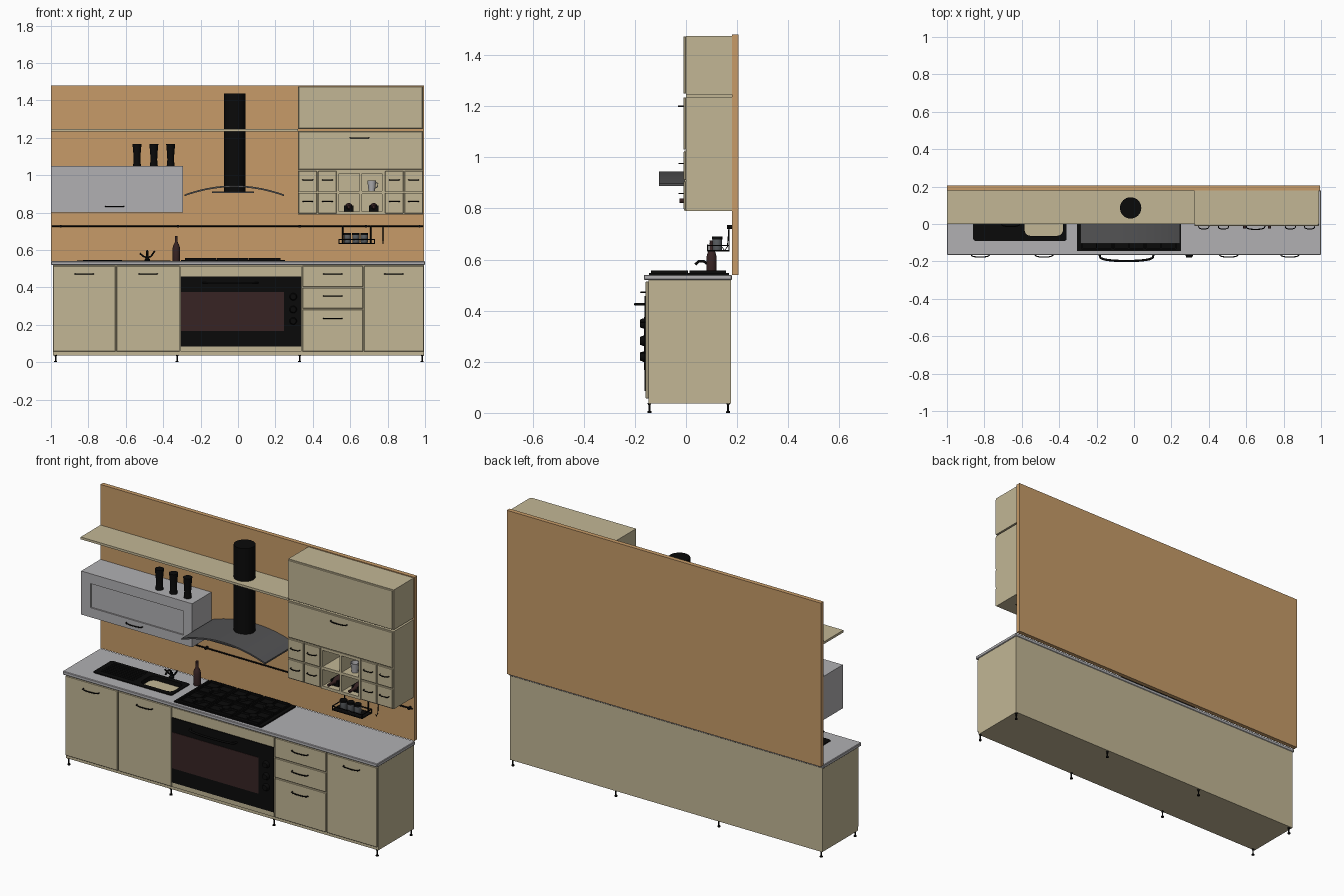
import bpy, bmesh, math
from mathutils import Matrix, Vector

if "Cube" in bpy.data.objects:
    bpy.data.objects.remove(bpy.data.objects["Cube"])


def material(name, rgb):
    m = bpy.data.materials.new(name)
    m.diffuse_color = (*rgb, 1)
    m.use_nodes = True
    m.node_tree.nodes["Principled BSDF"].inputs["Base Color"].default_value = m.diffuse_color
    return m


BEIGE = material("beige_laminate", (0.54, 0.47, 0.30))
WOOD = material("warm_wood", (0.57, 0.33, 0.14))
GREY = material("light_grey", (0.44, 0.435, 0.45))
BLACK = material("black", (0.003, 0.003, 0.003))
GLASS = material("dark_brown_glass", (0.038, 0.017, 0.017))
STEEL = material("dark_steel", (0.085, 0.085, 0.088))
JAR = material("smoky_glass", (0.11, 0.12, 0.13))


def finish(name, bm, mat, smooth=False):
    bmesh.ops.recalc_face_normals(bm, faces=bm.faces)
    me = bpy.data.meshes.new(name)
    bm.to_mesh(me)
    bm.free()
    me.materials.append(mat)
    ob = bpy.data.objects.new(name, me)
    bpy.context.collection.objects.link(ob)
    if smooth:
        bpy.ops.object.select_all(action='DESELECT')
        ob.select_set(True)
        bpy.context.view_layer.objects.active = ob
        bpy.ops.object.shade_smooth_by_angle(angle=math.radians(35))
    return ob


def box(name, x, y, z, mat, round_z=0.0, bevel=0.0):
    """Box from (min, max) ranges; round_z rounds the vertical edges."""
    bm = bmesh.new()
    bmesh.ops.create_cube(bm, size=1)
    for v in bm.verts:
        v.co = Vector([(r[0] + r[1]) / 2 + c * (r[1] - r[0]) for r, c in zip((x, y, z), v.co)])
    if round_z:
        es = [e for e in bm.edges if abs(e.verts[0].co.z - e.verts[1].co.z) > 1e-4]
        bmesh.ops.bevel(bm, geom=es, offset=round_z, segments=5, affect='EDGES', profile=0.5)
    elif bevel:
        bmesh.ops.bevel(bm, geom=bm.edges[:], offset=bevel, segments=1, affect='EDGES')
    return finish(name, bm, mat)


def lathe(name, loc, prof, mat, n=24, forward=False):
    """Revolve (radius, height) points; forward lays the axis along -y."""
    bm = bmesh.new()
    rings = [[bm.verts.new((r * math.cos(2 * math.pi * i / n), r * math.sin(2 * math.pi * i / n), h))
              for i in range(n)] for r, h in prof]
    for a, b in zip(rings, rings[1:]):
        for i in range(n):
            bm.faces.new((a[i], a[(i + 1) % n], b[(i + 1) % n], b[i]))
    bm.faces.new(rings[0])
    bm.faces.new(rings[-1])
    if forward:
        bm.transform(Matrix.Rotation(math.pi / 2, 4, 'X'))
    bm.transform(Matrix.Translation(loc))
    return finish(name, bm, mat, True)


def tube(name, pts, r, mat=BLACK):
    cu = bpy.data.curves.new(name, 'CURVE')
    cu.dimensions = '3D'
    cu.bevel_depth = r
    cu.bevel_resolution = 1
    cu.use_fill_caps = True
    sp = cu.splines.new('POLY')
    sp.points.add(len(pts) - 1)
    for p, c in zip(sp.points, pts):
        p.co = (*c, 1)
    ob = bpy.data.objects.new(name, cu)
    bpy.context.collection.objects.link(ob)
    cu.materials.append(mat)
    bpy.ops.object.select_all(action='DESELECT')
    ob.select_set(True)
    bpy.context.view_layer.objects.active = ob
    bpy.ops.object.convert(target='MESH')


def handle(name, x, y, z, w=0.1, d=0.02, r=0.003):
    pts = []
    for i in range(13):
        t = math.pi * i / 12
        pts.append((x - w / 2 * math.cos(t), y - d * math.sin(t) ** 0.5 if 0 < i < 12 else y, z))
    tube(name, pts, r)


def cut(ob, cutter):
    m = ob.modifiers.new("opening", 'BOOLEAN')
    m.operation = 'DIFFERENCE'
    m.object = cutter
    bpy.context.view_layer.objects.active = ob
    bpy.ops.object.modifier_apply(modifier=m.name)
    bpy.data.objects.remove(cutter)


# Back wall panel and shelf
box("wall_panel", (-1, 0.995), (0.18, 0.205), (0.54, 1.48), WOOD)
box("long_shelf", (-1, 0.32), (0, 0.18), (1.234, 1.247), BEIGE)

# Base cabinet with fronts
box("base_body", (-0.99, 0.995), (-0.147, 0.177), (0.037, 0.52), BEIGE)
FRONTS = [(-0.988, -0.655, 0.057, 0.514), (-0.65, -0.312, 0.057, 0.514),
          (0.345, 0.668, 0.403, 0.514), (0.345, 0.668, 0.287, 0.398),
          (0.345, 0.668, 0.057, 0.282), (0.674, 0.993, 0.057, 0.514)]
for i, (a, b, c, d) in enumerate(FRONTS):
    box(f"base_front_{i}", (a, b), (-0.158, -0.146), (c, d), BEIGE, bevel=0.002)
    hz = 0.235 if i == 4 else 0.355 if i == 3 else 0.472
    handle(f"base_handle_{i}", (a + b) / 2, -0.157, hz)
for x in (-0.975, -0.325, 0.33, 0.985):
    for y in (-0.143, 0.165):
        lathe("foot", (x, y, 0), [(0.008, 0), (0.008, 0.006), (0.004, 0.008), (0.004, 0.03), (0.008, 0.038)], BLACK, 12)

# Oven
box("oven_surround", (-0.308, 0.34), (-0.157, -0.146), (0.057, 0.514), BEIGE)
box("oven_front", (-0.308, 0.34), (-0.162, -0.15), (0.085, 0.457), BLACK)
box("oven_window", (-0.306, 0.245), (-0.164, -0.16), (0.168, 0.375), GLASS)
handle("oven_handle", -0.04, -0.162, 0.425, 0.29, 0.036, 0.006)
for z in (0.35, 0.282, 0.22):
    lathe("oven_knob", (0.295, -0.16, z), [(0.02, 0), (0.02, 0.008), (0.015, 0.02)], BLACK, 20, True)

# Countertop and sink
top = box("countertop", (-1, 1), (-0.165, 0.18), (0.52, 0.54), GREY, bevel=0.003)
cut(top, box("sink_cutout", (-0.85, -0.37), (-0.08, 0.07), (0.5, 0.6), GREY))
sink = box("sink", (-0.86, -0.36), (-0.09, 0.08), (0.5195, 0.545), BLACK, round_z=0.012)
cut(sink, box("bowl_cutout", (-0.585, -0.38), (-0.063, 0.055), (0.5, 0.6), BLACK, round_z=0.03))
for i in range(8):
    y = -0.06 + i * 0.0165
    box("drainer_rib", (-0.83, -0.62), (y, y + 0.006), (0.544, 0.547), BLACK)

# Tap
lathe("tap_base", (-0.485, 0.09, 0.538), [(0.014, 0), (0.014, 0.012), (0.007, 0.02), (0.007, 0.035)], BLACK, 16)
tube("tap_spout", [(-0.485, 0.09, 0.56), (-0.485, 0.085, 0.582), (-0.485, 0.068, 0.594),
                   (-0.485, 0.05, 0.594), (-0.485, 0.036, 0.58)], 0.006)
for x, z in ((-0.525, 0.582), (-0.445, 0.595)):
    tube("tap_lever", [(-0.485, 0.09, 0.558), (x * 0.5 - 0.2425, 0.088, 0.566), (x, 0.085, z)], 0.005)

# Bottle on the counter
lathe("bottle", (-0.33, 0.1, 0.54), [(0.019, 0), (0.02, 0.004), (0.02, 0.07), (0.015, 0.088),
                                    (0.008, 0.1), (0.007, 0.13), (0.008, 0.135)], GLASS)

# Hob with burners and grates
box("hob_plate", (-0.305, 0.25), (-0.145, 0.168), (0.538, 0.547), BLACK)
for i in range(3):
    for j in range(2):
        cx, cy = -0.2 + i * 0.172, -0.065 + j * 0.15
        lathe("burner", (cx, cy, 0.546), [(0.036, 0), (0.036, 0.004), (0.024, 0.005), (0.022, 0.009)], BLACK, 20)
        w, h, z = 0.08, 0.068, (0.546, 0.558)
        for s in (-1, 1):
            box("grate_side", (cx + s * w - 0.004, cx + s * w + 0.004), (cy - h, cy + h), z, BLACK)
            box("grate_end", (cx - w, cx + w), (cy + s * h - 0.004, cy + s * h + 0.004), z, BLACK)
            box("grate_finger_x", sorted((cx + s * w, cx + s * 0.02)), (cy - 0.003, cy + 0.003), z, BLACK)
            box("grate_finger_y", (cx - 0.003, cx + 0.003), sorted((cy + s * h, cy + s * 0.02)), z, BLACK)

# Extractor hood: arched sheet, filter and chimney
bm = bmesh.new()
us = [-1 + i / 12 for i in range(25)]
outline = [(-0.02 + 0.265 * u, 0.945 - 0.048 * u * u) for u in us]
outline += [(x, z - 0.009) for x, z in reversed(outline)]
f = bm.faces.new([bm.verts.new((x, -0.105, z)) for x, z in outline])
ext = bmesh.ops.extrude_face_region(bm, geom=[f])
bmesh.ops.translate(bm, verts=[v for v in ext["geom"] if isinstance(v, bmesh.types.BMVert)], vec=(0, 0.284, 0))
finish("hood_canopy", bm, STEEL, True)
box("hood_filter", (-0.14, 0.085), (-0.06, 0.17), (0.905, 0.913), STEEL)
lathe("chimney", (-0.018, 0.086, 0.91), [(0.057, 0), (0.057, 0.526)], BLACK, 32)

# Grey wall cabinet with recessed door panel
gc = box("grey_cabinet", (-1, -0.295), (0.005, 0.18), (0.8, 1.05), GREY)
cut(gc, box("panel_recess", (-0.94, -0.35), (-0.1, 0.013), (0.855, 0.993), GREY))
handle("grey_cabinet_handle", -0.66, 0.006, 0.833)
for x in (-0.54, -0.45, -0.36):
    lathe("canister", (x, 0.058, 1.05), [(0.021, 0), (0.018, 0.03), (0.019, 0.06), (0.024, 0.116)], BLACK)

# Tall wall cabinet on the right
X0, X1 = 0.32, 0.99
box("upper_box", (X0, X1), (0.0, 0.18), (1.246, 1.475), BEIGE)
box("upper_door", (X0 + 0.003, X1 - 0.003), (-0.01, 0.001), (1.249, 1.473), BEIGE, bevel=0.002)
box("middle_box", (X0, X1), (0.0, 0.18), (1.022, 1.236), BEIGE)
box("middle_door", (X0 + 0.003, X1 - 0.003), (-0.01, 0.001), (1.03, 1.234), BEIGE, bevel=0.002)
handle("middle_handle", 0.65, -0.009, 1.2)
box("drawer_box_left", (X0, 0.53), (0, 0.18), (0.79, 1.023), BEIGE)
box("drawer_box_right", (0.782, X1), (0, 0.18), (0.79, 1.023), BEIGE)
for a in (0.324, 0.429, 0.787, 0.89):
    for z in (0.796, 0.912):
        box("small_drawer", (a, a + 0.098), (-0.01, 0.001), (z, z + 0.11), BEIGE, bevel=0.002)
        handle("small_handle", a + 0.049, -0.009, z + 0.063, 0.055, 0.018, 0.0025)

# Open cubbies
box("cubby_back", (0.53, 0.782), (0.165, 0.18), (0.79, 1.023), BEIGE)
for a, b in ((0.53, 0.541), (0.65, 0.662), (0.771, 0.782)):
    box("cubby_upright", (a, b), (-0.006, 0.17), (0.79, 1.025), BEIGE)
for a, b in ((0.79, 0.806), (0.9, 0.916), (1.01, 1.026)):
    box("cubby_shelf", (0.53, 0.782), (-0.0055, 0.17), (a, b), BEIGE)
lathe("cup", (0.715, 0.04, 0.916), [(0.017, 0), (0.024, 0.055), (0.021, 0.055), (0.015, 0.004)], GREY)
tube("cup_handle", [(0.736, 0.04, 0.963), (0.748, 0.04, 0.955), (0.746, 0.04, 0.938), (0.733, 0.04, 0.93)], 0.003, GREY)
for x in (0.592, 0.725):
    box("bottle_rest", (x - 0.025, x + 0.025), (0.03, 0.1), (0.806, 0.838), BLACK)
    lathe("lying_bottle", (x, 0.15, 0.83), [(0.021, 0), (0.021, 0.1), (0.009, 0.13), (0.008, 0.175)], GLASS, 20, True)

# Rail with end brackets
tube("rail", [(-0.995, 0.168, 0.727), (0.99, 0.168, 0.727)], 0.004)
for x in (-0.95, -0.32, 0.33, 0.685, 0.97):
    lathe("rail_bracket", (x, 0.18, 0.727), [(0.008, 0), (0.008, 0.02)], BLACK, 12, True)

# Hanging spice rack with jars
for z in (0.635, 0.655):
    tube("rack_hoop", [(0.54, 0.085, z), (0.73, 0.085, z), (0.73, 0.168, z), (0.54, 0.168, z), (0.54, 0.085, z)], 0.003)
box("rack_floor", (0.54, 0.73), (0.085, 0.168), (0.631, 0.636), BLACK)
for x in (0.54, 0.73):
    for y in (0.085, 0.168):
        tube("rack_post", [(x, y, 0.632), (x, y, 0.658)], 0.003)
for x in (0.56, 0.71):
    tube("rack_hanger", [(x, 0.168, 0.635), (x, 0.168, 0.73)], 0.003)
for x in (0.585, 0.63, 0.675):
    lathe("spice_jar", (x, 0.122, 0.636), [(0.017, 0), (0.019, 0.004), (0.019, 0.043)], JAR, 16)
    lathe("jar_lid", (x, 0.122, 0.679), [(0.02, 0), (0.02, 0.012)], BLACK, 16)
tube("rail_hook", [(0.775, 0.168, 0.73), (0.775, 0.162, 0.65), (0.775, 0.15, 0.635), (0.775, 0.142, 0.648)], 0.002)
